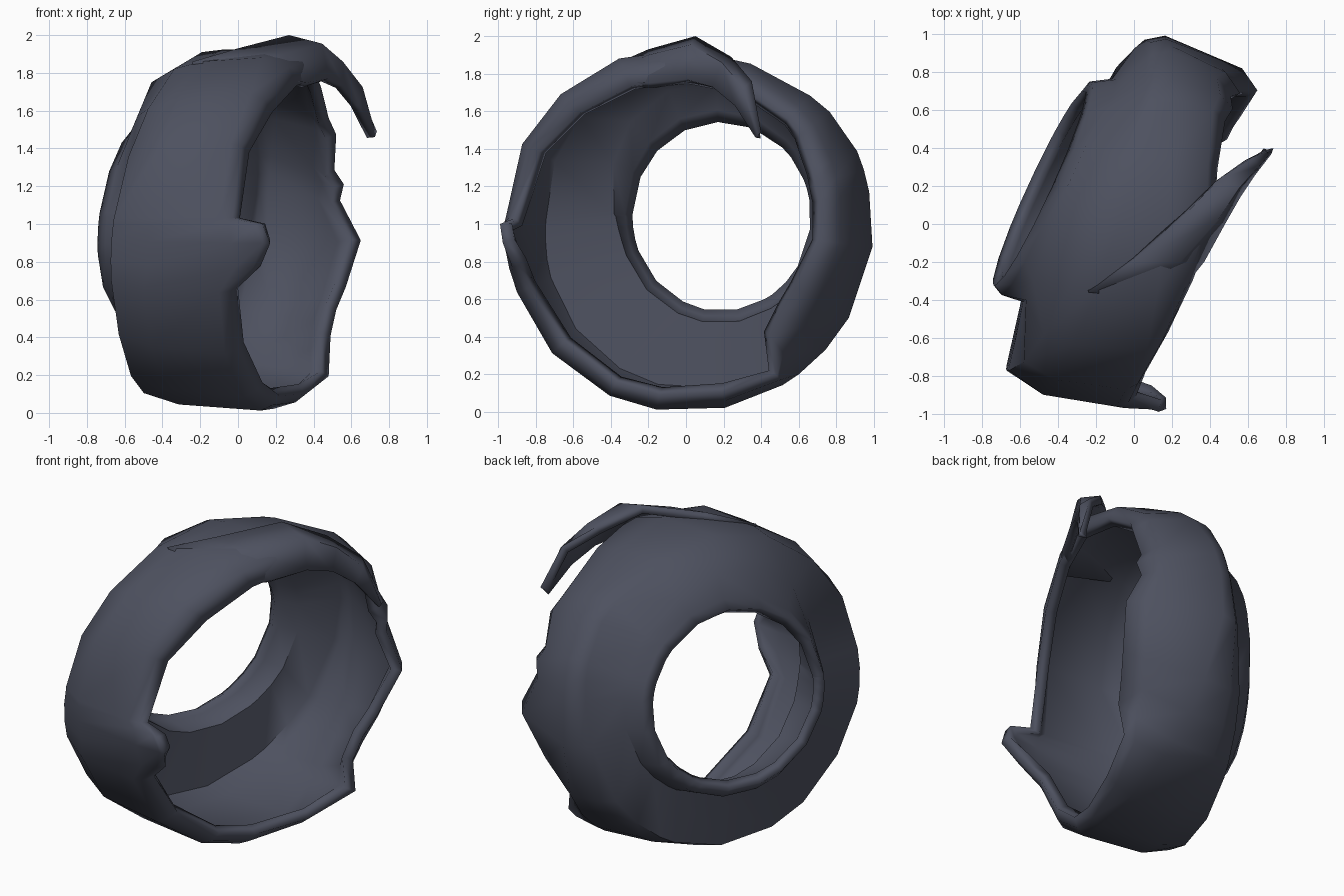
import bpy, bmesh, math
from mathutils import Vector

if "Cube" in bpy.data.objects:
    bpy.data.objects.remove(bpy.data.objects["Cube"])

rubber = bpy.data.materials.new("dark slate")
rubber.diffuse_color = (0.075, 0.082, 0.115, 1)
rubber.use_nodes = True
rubber.node_tree.nodes["Principled BSDF"].inputs["Base Color"].default_value = rubber.diffuse_color


def build(name, rows, closed, thickness):
    """Skin rows of points into a smooth shell of the given thickness."""
    bm = bmesh.new()
    grid = [[bm.verts.new(p) for p in row] for row in rows]
    n = len(grid)
    for i in range(n if closed else n - 1):
        a, b = grid[i], grid[(i + 1) % n]
        for j in range(len(a) - 1):
            bm.faces.new((a[j], a[j + 1], b[j + 1], b[j]))
    bmesh.ops.recalc_face_normals(bm, faces=bm.faces)
    # outside must face away from the ring centre
    if sum(f.normal.dot(f.calc_center_median() - Vector((0, 0, 1))) for f in bm.faces) < 0:
        bmesh.ops.reverse_faces(bm, faces=bm.faces)
    me = bpy.data.meshes.new(name)
    bm.to_mesh(me)
    bm.free()
    me.materials.append(rubber)
    ob = bpy.data.objects.new(name, me)
    bpy.context.collection.objects.link(ob)
    sol = ob.modifiers.new("thickness", 'SOLIDIFY')
    sol.thickness = thickness
    sol.offset = -1
    bpy.context.view_layer.objects.active = ob
    ob.select_set(True)
    bpy.ops.object.shade_smooth_by_angle(angle=math.radians(50))
    ob.select_set(False)
    return ob


# Torn ring: angle (0 = back, 90 = top), outer radius, torn-edge radius, torn-edge x
STATIONS = [
    (-7, 1.0, .71, .65), (10, .99, .72, .54), (17, .99, .72, .56), (23, .99, .73, .51),
    (38, .97, .77, .52), (46, .95, .78, .48), (68, .92, .78, .44), (90, .93, .77, .42),
    (112, .95, .79, .31), (134, .96, .82, .18), (154, .97, .87, .06), (178, .96, .91, .01),
    (180, .97, .99, .13), (186, .97, .98, .17), (194, .97, .92, .12), (202, .97, .90, .0),
    (224, .99, .90, .03), (246, 1.0, .92, .13), (261, 1.0, .92, .22), (282, 1.0, .92, .36),
    (301, 1.0, .94, .48), (307, 1.0, .74, .49), (318, 1.0, .68, .52), (330, 1.0, .67, .57)]

rows = []
for deg, R, re, xr in STATIONS:
    a = math.radians(deg)
    c, s = math.cos(a), math.sin(a)
    bump = max(0, math.cos(a - math.radians(110))) ** 2      # neck bulges at upper front
    xl = -.29 + .32 * c + .16 * s - .08 * max(0, math.cos(a - math.radians(130)))
    xm = min(.05 + .1 * c + .12 * abs(s), xr - .1)           # widest line of the band
    rc = min(.85 + .08 * c + .07 * abs(s), R - .02)          # left shoulder radius
    back = max(0, math.cos(a + math.radians(10)))
    rs = re + (.65 - .25 * back) * (R - re)                  # right shoulder radius

    def ring(r, x):
        return (x, r * c, 1 + r * s)

    def collar(r, dx):                      # offset, more slanted neck
        y, z = .19 + r * c, 1.04 + 1.05 * r * s
        return (-.48 + .235 * c + .065 * s + dx, y, z)

    rows.append([ring(re, xr), ring(rs, xr - .04 - .04 * back), ring(R, xm),
                 ring(rc + .65 * (R - rc), xl + .3 * (xm - xl)), ring(rc, xl),
                 collar(.58 + .15 * bump, .14 - .09 * bump),
                 collar(.565, .02), collar(.515, -.02)])
build("torn_ring", rows, True, .065)

# Hooked flap: tapering strip growing out of the band, ending in a drooping claw
left = [(-.24, -.36, 1.86), (0, -.2, 1.93), (.27, .05, 2.0), (.45, .24, 1.89),
        (.62, .35, 1.76), (.735, .40, 1.49)]
right = [(.20, -.41, 1.77), (.37, -.2, 1.75), (.48, 0, 1.77), (.56, .14, 1.73),
         (.64, .26, 1.63), (.725, .37, 1.46)]
bulge = [.0, .06, .07, .05, .03, .0]
strip = []
for l, r, b in zip(left, right, bulge):
    l, r = Vector(l), Vector(r)
    strip.append([l, l.lerp(r, .5) + Vector((b, 0, b)), r])
build("hooked_flap", strip, False, .05)
